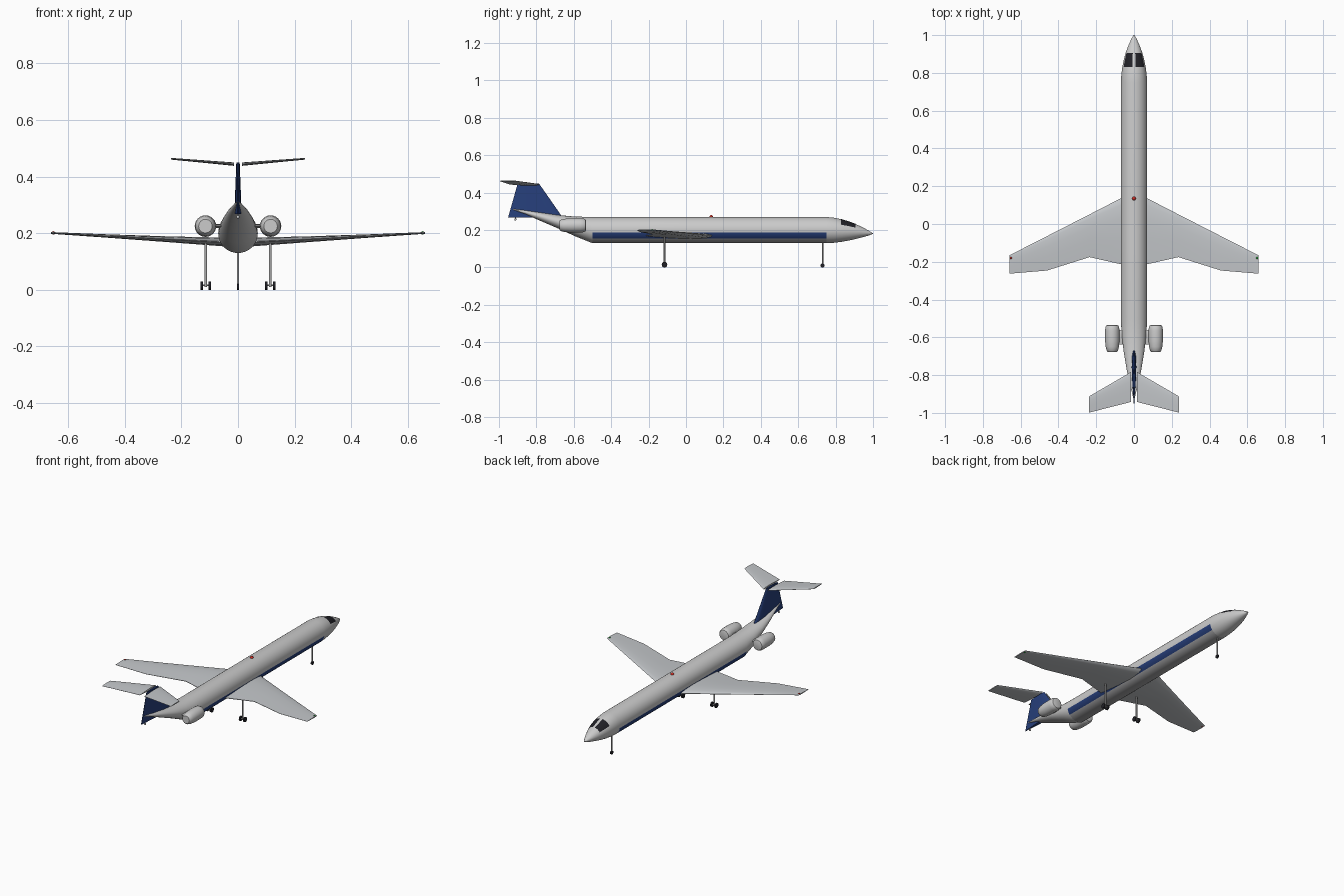
import bpy, bmesh, math
from mathutils import Vector as V

if "Cube" in bpy.data.objects:
    bpy.data.objects.remove(bpy.data.objects["Cube"])


def mat(name, r, g, b):
    m = bpy.data.materials.new(name)
    m.diffuse_color = (r, g, b, 1)
    m.use_nodes = True
    m.node_tree.nodes["Principled BSDF"].inputs["Base Color"].default_value = m.diffuse_color
    return m


WHITE = mat("white", .82, .82, .82)
WING = mat("wing_grey", .55, .57, .59)
BELLY = mat("belly_grey", .4, .4, .41)
BLUE = mat("navy", .02, .05, .2)
BLACK = mat("black", .015, .015, .02)
STEEL = mat("steel", .4, .4, .4)
RED = mat("red", .7, .03, .02)
GREEN = mat("green", .02, .5, .05)


def finish(ob, *mats, angle=35):
    for m in mats:
        ob.data.materials.append(m)
    bpy.ops.object.select_all(action='DESELECT')
    ob.select_set(True)
    bpy.context.view_layer.objects.active = ob
    bpy.ops.object.shade_smooth_by_angle(angle=math.radians(angle))
    return ob


def loft(name, rings, *mats, closed=True, angle=35):
    """Skin a list of equal-length point rings; cap the ends when closed."""
    bm = bmesh.new()
    vs = [[bm.verts.new(p) for p in r] for r in rings]
    n = len(vs[0])
    for a, b in zip(vs, vs[1:]):
        for i in range(n if closed else n - 1):
            j = (i + 1) % n
            bm.faces.new((a[i], a[j], b[j], b[i]))
    if closed:
        bm.faces.new(vs[0])
        bm.faces.new(vs[-1])
    bmesh.ops.recalc_face_normals(bm, faces=bm.faces)
    me = bpy.data.meshes.new(name)
    bm.to_mesh(me)
    bm.free()
    ob = bpy.data.objects.new(name, me)
    bpy.context.collection.objects.link(ob)
    return finish(ob, *mats, angle=angle)


def foil(le, te, thick):
    """Airfoil ring from leading edge to trailing edge; thick is a vector."""
    half = [(.02, .18), (.1, .38), (.3, .5), (.6, .38), (.98, .06)]
    le, te, thick = V(le), V(te), V(thick)
    ring = [(0, 0)] + half + [(t, -h) for t, h in reversed(half)]
    return [le.lerp(te, t) + thick * h for t, h in ring]


def cyl(name, p, r, depth, m, axis='Z', n=16):
    rot = (0, math.pi / 2, 0) if axis == 'X' else (0, 0, 0)
    bpy.ops.mesh.primitive_cylinder_add(vertices=n, radius=r, depth=depth, location=p, rotation=rot)
    bpy.context.object.name = name
    return finish(bpy.context.object, m)


def ball(name, p, r, m):
    bpy.ops.mesh.primitive_uv_sphere_add(segments=12, ring_count=8, radius=r, location=p)
    bpy.context.object.name = name
    return finish(bpy.context.object, m)


# Fuselage stations: y, half width, bottom z, top z
STATIONS = [(-.925, .003, .308, .314), (-.86, .018, .285, .306), (-.78, .037, .25, .295),
            (-.68, .054, .207, .28), (-.59, .065, .166, .272), (-.5, .07, .13, .27),
            (.75, .07, .13, .27), (.79, .067, .132, .266), (.83, .062, .137, .258),
            (.87, .054, .144, .246), (.91, .043, .153, .231), (.95, .028, .163, .212),
            (.98, .014, .172, .195), (1, .002, .18, .183)]


def skin(y, a, off=0):
    """Point on the fuselage surface, a measured from straight up."""
    for s, e in zip(STATIONS, STATIONS[1:]):
        if s[0] <= y <= e[0]:
            t = (y - s[0]) / (e[0] - s[0])
            w, lo, hi = (s[k] + (e[k] - s[k]) * t for k in (1, 2, 3))
            return ((w + off) * math.sin(a), y, (lo + hi) / 2 + ((hi - lo) / 2 + off) * math.cos(a))


# Fuselage, with stripe and belly coloured by face position
N = 36
body = loft("fuselage", [[skin(s[0], math.tau * i / N) for i in range(N)] for s in STATIONS],
            WHITE, BLUE, BELLY)
for f in body.data.polygons:
    if abs(f.center.y - .125) < .01:
        drop = math.degrees(math.atan2(.2 - f.center.z, abs(f.center.x)))
        f.material_index = 2 if drop > 40 else 1 if drop > 10 else 0

for side, s in (("right", 1), ("left", -1)):
    # Cockpit windows
    loft(side + "_cockpit_window",
         [[skin(y, s * math.radians(8 + (52 * k / 6)), .0015) for k in range(7)]
          for y in (.83, .85, .87, .89, .905)], BLACK, closed=False)
    # Wing: x, leading y, trailing y, z, thickness
    wing = [(.02, .16, -.235, .168, .034), (.07, .136, -.22, .17, .03), (.235, .051, -.18, .178, .021),
            (.46, -.064, -.25, .19, .012), (.66, -.166, -.265, .201, .006)]
    loft(side + "_wing", [foil((s * x, a, z), (s * x, b, z), (0, 0, t)) for x, a, b, z, t in wing], WING)
    # Tailplane
    tail = [(.015, -.783, -.945, .444, .012), (.237, -.912, -1, .463, .006)]
    loft(side + "_tailplane", [foil((s * x, a, z), (s * x, b, z), (0, 0, t)) for x, a, b, z, t in tail], WING)
    # Engine nacelle and pylon
    prof = [(-.677, .024), (-.67, .03), (-.65, .035), (-.62, .038), (-.565, .038), (-.545, .036), (-.537, .031),
            (-.535, .026)]
    loft(side + "_engine", [[(s * .115 + r * math.cos(math.tau * i / 24), y,
                              .225 + r * math.sin(math.tau * i / 24)) for i in range(24)]
                            for y, r in prof], WHITE)
    loft(side + "_engine_pylon", [foil((s * x, -.56, .225), (s * x, -.64, .225), (0, 0, .014))
                                  for x in (.045, .1)], WHITE)
    # Main landing gear
    cyl(side + "_main_strut", (s * .114, -.115, .09), .005, .16, STEEL)
    cyl(side + "_main_axle", (s * .114, -.115, .016), .003, .026, STEEL, 'X')
    for k, dx in (("inner", -.014), ("outer", .014)):
        cyl(f"{side}_{k}_wheel", (s * (.114 + dx), -.115, .015), .015, .008, BLACK, 'X', 20)
    # Wing tip light
    ball(side + "_tip_light", (s * .652, -.18, .201), .006, GREEN if s > 0 else RED)

# Fin
loft("fin", [foil((0, -.66, .268), (0, -.957, .268), (.026, 0, 0)),
             foil((0, -.786, .449), (0, -.902, .449), (.012, 0, 0))], BLUE)

# Nose landing gear
cyl("nose_strut", (0, .73, .075), .004, .13, STEEL)
cyl("nose_wheel", (0, .73, .011), .011, .008, BLACK, 'X', 20)

# Beacon and tail light
ball("beacon", (0, .135, .27), .01, RED)
ball("tail_light", (0, -.912, .257), .006, WHITE)
cyl("tail_light_mount", (0, -.912, .265), .002, .014, STEEL)
